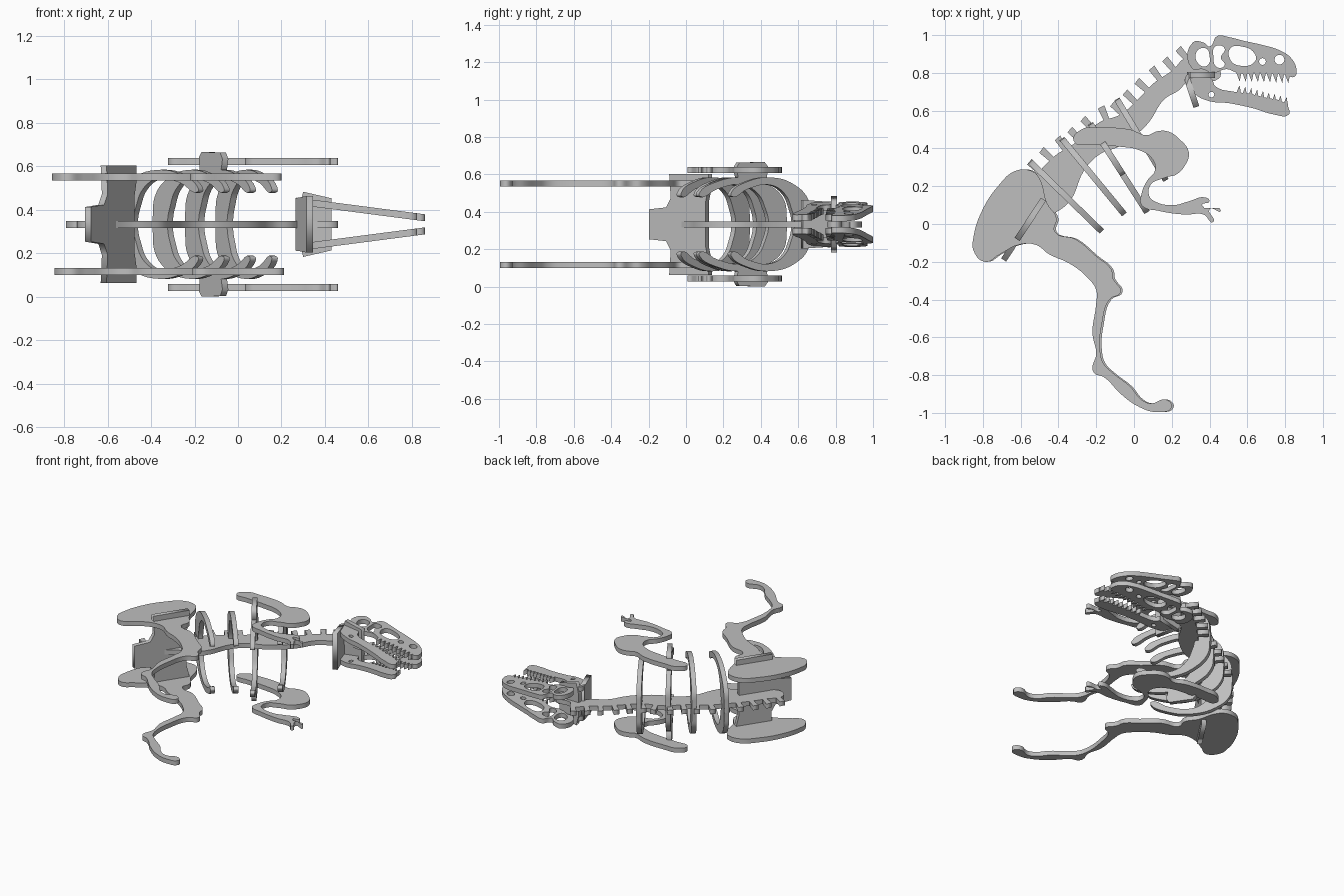
import bpy
from mathutils import Matrix, Vector

cube = bpy.data.objects.get("Cube")
if cube:
    bpy.data.objects.remove(cube, do_unlink=True)

MID = 0.333      # height of the mirror plane
THICK = 0.032    # board thickness

board = bpy.data.materials.new("board grey")
board.use_nodes = True
grey = (0.52, 0.52, 0.52, 1)
board.diffuse_color = grey
board.node_tree.nodes["Principled BSDF"].inputs["Base Color"].default_value = grey


def plate(name, frame, smooth=(), straight=()):
    """Cut a flat board from closed outlines (in hundredths); inner outlines become holes."""
    curve = bpy.data.curves.new(name, 'CURVE')
    curve.dimensions = '2D'
    curve.fill_mode = 'BOTH'
    curve.extrude = THICK / 2
    curve.resolution_u = 5
    for loop in smooth:
        spline = curve.splines.new('BEZIER')
        spline.bezier_points.add(len(loop) - 1)
        for point, (x, y) in zip(spline.bezier_points, loop):
            point.co = (x / 100, y / 100, 0)
            point.handle_left_type = point.handle_right_type = 'AUTO'
        spline.use_cyclic_u = True
    for loop in straight:
        spline = curve.splines.new('POLY')
        spline.points.add(len(loop) - 1)
        for point, (x, y) in zip(spline.points, loop):
            point.co = (x / 100, y / 100, 0, 1)
        spline.use_cyclic_u = True
    # Turn the curve into a mesh and place it
    helper = bpy.data.objects.new(name + "_outline", curve)
    bpy.context.scene.collection.objects.link(helper)
    graph = bpy.context.evaluated_depsgraph_get()
    mesh = bpy.data.meshes.new_from_object(helper.evaluated_get(graph))
    bpy.data.objects.remove(helper, do_unlink=True)
    mesh.transform(frame)
    mesh.materials.clear()
    mesh.materials.append(board)
    part = bpy.data.objects.new(name, mesh)
    bpy.context.scene.collection.objects.link(part)
    return part


def flat(offset, shift=0):
    return Matrix.Translation((shift, 0, MID + offset))


def upright(start, end):
    """Frame of a cross board standing on the line start-end, with its length in hundredths."""
    a, b = Vector((*start, 0)), Vector((*end, 0))
    along, up = (b - a).normalized(), Vector((0, 0, 1))
    frame = Matrix((along, up, along.cross(up))).transposed().to_4x4()
    frame.translation = a / 100 + up * MID
    return frame, (b - a).length


def both_sides(half):
    return half + [(u, -v) for u, v in reversed(half)]


def diamond(x, y, r):
    return [(x - r, y), (x, y + r), (x + r, y), (x, y - r)]


def teeth(start, end, count, height):
    a, step = Vector(start), (Vector(end) - Vector(start)) / count
    rows = []
    for i in range(count):
        base = a + step * i
        tip = base + step * 0.6 + Vector((0, height))
        rows.append([base, base + step * 0.9, tip])
    return rows


# Backbone: dorsal edge from head to tail, then the belly edge back
dorsal = [(29, 88), (20, 81), (11, 75), (3, 67), (-7, 58), (-18, 54), (-31, 43),
          (-42, 36), (-50, 28), (-60, 17), (-68, 6), (-74, -3)]
belly = [(-68, -9), (-60, -5), (-50, 2), (-40, 7), (-34, 12), (-26, 29), (-18, 37),
         (-8, 41), (2, 48), (8, 54), (16, 66), (24, 71), (30, 77), (45, 77), (45, 82), (33, 83)]
plate("backbone", flat(0), smooth=[dorsal + belly])

# Vertebra spines: evenly spaced stubs along the dorsal edge
stubs, travelled, target = [], 0, 1
for p, q in zip(dorsal, dorsal[1:]):
    p, q = Vector(p), Vector(q)
    along = (q - p).normalized()
    out = Vector((along.y, -along.x))
    while target < travelled + (q - p).length:
        root = p + along * (target - travelled) - out
        stubs.append([root - along * 1.5, root + along * 1.5,
                      root + along * 2.3 + out * 8, root - along * 1.5 + out * 8.5])
        target += 9
    travelled += (q - p).length
plate("vertebra_spines", flat(0), straight=stubs)

# Ribs: open hoops on cross boards
rib_lines = {"rear_rib": ((-55, 33), (-17, -4)), "middle_rib": ((-38, 45), (-5, 5)),
             "shoulder_rib": ((-23, 53), (7, 6)), "front_rib": ((-9, 66), (17, 23))}
rib_half = [(0, 4), (3, 13), (20, 21), (48, 25), (78, 23), (99, 17), (99, 15),
            (78, 19), (50, 21), (32, 16), (24, 8), (21, 3)]
for name, (start, end) in rib_lines.items():
    frame, length = upright(start, end)
    hoop = both_sides([(u / 100 * length, v) for u, v in rib_half])
    plate(name, frame, smooth=[hoop])
    if name == "shoulder_rib":
        # Tabs that carry the arms
        for side, s in (("left", 1), ("right", -1)):
            tab = [(13, 19 * s), (12, 31 * s), (14, 33.3 * s), (30, 33 * s), (32, 30 * s), (30, 22 * s)]
            plate("shoulder_tab_" + side, frame, straight=[tab])

# Pelvis: wide cross board with a narrow tail end
frame, length = upright((-69, -19), (-48, 13))
plate("pelvis", frame, straight=[both_sides(
    [(0, 8), (11, 9), (14, 14), (13, 27), (length, 27), (length, 20), (length - 2, 12)])])

# Legs with hip blades
leg = [(-63, 28), (-54, 28), (-50, 24), (-46, 11), (-41, 3), (-42, -4), (-31, -8), (-20, -17),
       (-12, -24), (-11, -29), (-7, -36), (-13, -40), (-17, -53), (-18, -67), (-16, -74),
       (-11, -79), (-2, -86), (4, -93), (9, -95), (17, -93), (20, -97), (12, -99.5), (3, -97),
       (-7, -90), (-16, -81), (-21, -79), (-22, -76), (-20, -69), (-22, -58), (-20, -42),
       (-20, -35), (-25, -28), (-34, -21), (-45, -16), (-52, -11), (-61, -11), (-71, -16),
       (-79, -20), (-85, -14), (-85, -7), (-80, 8), (-72, 20)]

# Arms with shoulder blade and clawed hand
arm = [(-32, 44), (-28, 50), (-18, 51), (-2, 50), (7, 47), (12, 49), (18, 49), (24, 45),
       (29, 38), (27, 31), (22, 26), (18, 25), (15, 24), (9, 21), (8, 15), (11, 12), (21, 10),
       (29, 12), (38, 14), (40, 12), (36, 10), (46, 7), (40, 8), (42, 1), (37, 5), (27, 5),
       (13, 7), (4, 10), (4, 16), (7, 23), (11, 28), (10, 34), (3, 39), (-8, 41), (-21, 42)]

# Skull with its openings, and the lower jaw
skull = [(31, 82), (31, 96), (37, 96), (40, 94), (44, 99.5), (50, 99), (58, 97), (67, 95),
         (77, 92), (83, 88), (86, 82), (85, 78), (80, 79), (68, 80), (55, 80), (49, 82),
         (42, 80), (36, 82)]
cheek_hole = [(51, 93), (57, 94), (64, 90), (64, 86), (55, 84), (51, 87)]
eye_hole = [(43, 94), (48, 93), (46, 88), (48, 84), (44, 83), (42, 89)]
temple_hole = [(33, 91), (38, 93), (40, 89), (39, 84), (35, 84)]
jaw = [(27, 77), (30, 80), (41, 77), (43, 73), (53, 70), (61, 69), (69, 67), (80, 64),
       (82, 61), (82, 58), (74, 58), (64, 61), (50, 64), (40, 65), (32, 69)]

for side, s in (("upper", 1), ("lower", -1)):
    plate("leg_" + side, flat(0.217 * s, 0 if s > 0 else 0.01), smooth=[leg])
    plate("arm_" + side, flat(0.29 * s), smooth=[arm])
    # Head boards lean together toward the snout
    lean = flat(0.142 * s)
    lean[2][0] = -0.13 * s
    plate("skull_" + side, lean, smooth=[skull, cheek_hole, eye_hole, temple_hole,
                                         diamond(68, 86, 1.8), diamond(77, 87, 2.6)])
    plate("jaw_" + side, lean, smooth=[jaw, diamond(41, 68.5, 1.5)])
    plate("skull_teeth_" + side, lean, straight=teeth((54, 80.5), (83, 79.5), 9, -5))
    plate("jaw_teeth_" + side, lean, straight=teeth((54, 69), (82, 62), 9, 5))

# Cross boards joining the head halves
frame, length = upright((28, 79), (43, 79))
plate("skull_bridge", frame, straight=[both_sides([(0, 7), (2, 15), (length, 12)])])
frame, length = upright((28, 77), (33, 62))
plate("jaw_bridge", frame, straight=[both_sides([(0, 12), (length, 13)])])
